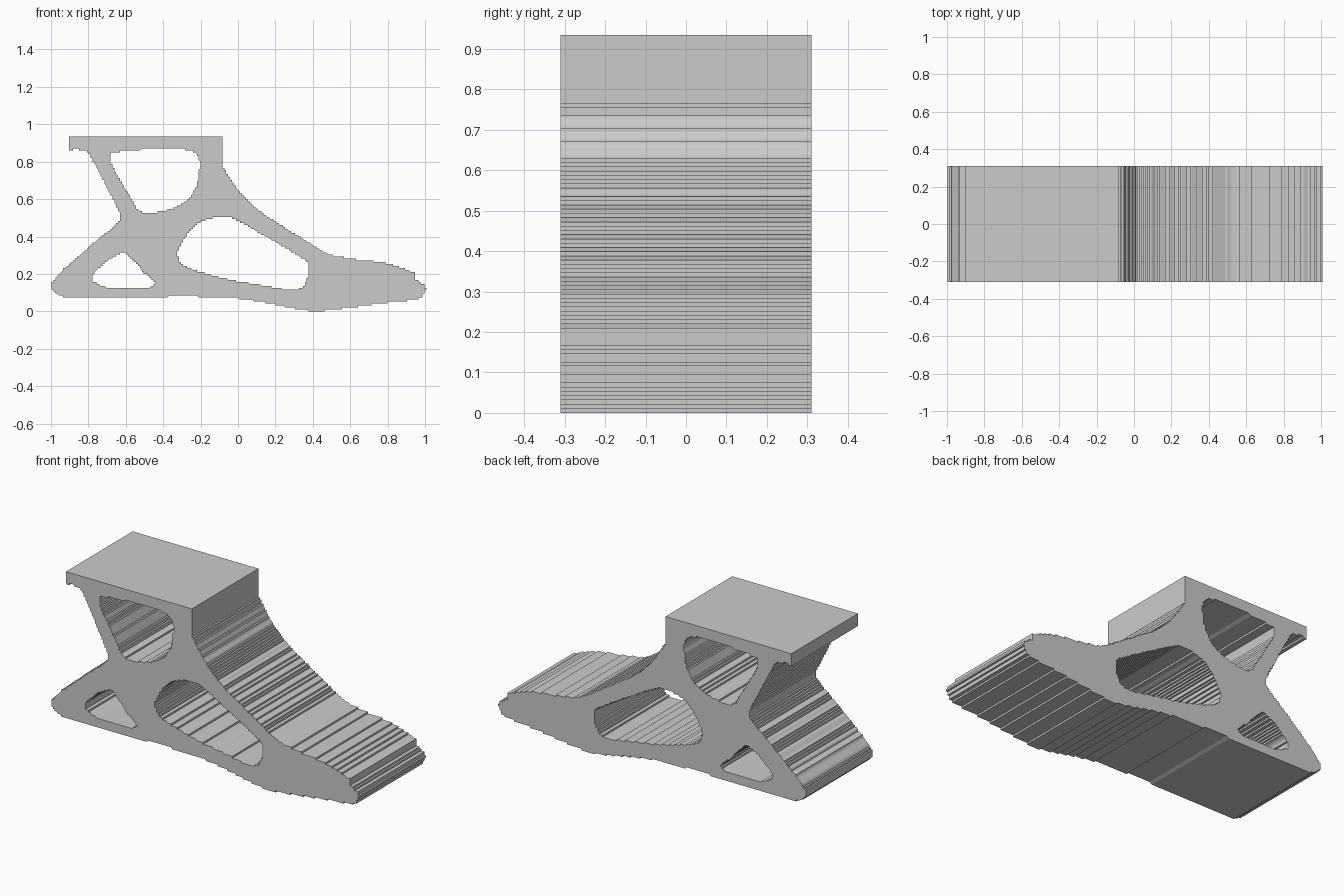
import bpy
import math
from mathutils import Vector

if "Cube" in bpy.data.objects:
    bpy.data.objects.remove(bpy.data.objects["Cube"])

HALF_DEPTH = 0.31
STEP = 0.0105     # pitch of the fine stair-stepped ridges on the walls


def smooth_run(pts, closed=False, samples=40):
    """Catmull-Rom curve through the points."""
    p = [Vector(q) for q in pts]
    n = len(p)
    get = (lambda i: p[i % n]) if closed else (lambda i: p[max(0, min(n - 1, i))])
    out = []
    for i in range(n if closed else n - 1):
        a, b, c, d = (get(i + k) for k in (-1, 0, 1, 2))
        for s in range(samples):
            t = s / samples
            out.append(0.5 * (2 * b + (c - a) * t + (2 * a - 5 * b + 4 * c - d) * t * t
                              + (3 * b - a - 3 * c + d) * t ** 3))
    if not closed:
        out.append(p[-1])
    return out


def ridged(pts):
    """Snap a loop to the ridge pitch and drop repeats and back-tracking spikes."""
    out = []
    for q in pts:
        v = (round(q[0] / STEP) * STEP, round(q[1] / STEP) * STEP)
        if out and v == out[-1]:
            continue
        if len(out) > 1 and v == out[-2]:
            out.pop()
            continue
        out.append(v)
    if out[0] == out[-1]:
        out.pop()
    return out


# Outer silhouette: mounting plate, instep, sole with toe and heel, rear ankle
plate = [(-0.90, 0.866), (-0.90, 0.936), (-0.08, 0.936)]
instep = [(-0.08, 0.77), (0.01, 0.64), (0.12, 0.535), (0.28, 0.43),
          (0.465, 0.316), (0.60, 0.283), (0.79, 0.257), (0.94, 0.208)]
sole = [(0.94, 0.176), (1.0, 0.134), (0.99, 0.09), (0.95, 0.065), (0.76, 0.043),
        (0.60, 0.021), (0.42, 0.003), (0.28, 0.02), (0.13, 0.05), (-0.02, 0.07),
        (-0.31, 0.08), (-0.58, 0.07), (-0.84, 0.07), (-0.94, 0.08), (-0.98, 0.107),
        (-1.0, 0.139), (-0.936, 0.22), (-0.765, 0.369), (-0.65, 0.466), (-0.626, 0.495)]
ankle = [(-0.626, 0.495), (-0.647, 0.556), (-0.77, 0.797), (-0.80, 0.85),
         (-0.845, 0.866), (-0.89, 0.866)]
outer = plate + smooth_run(instep) + smooth_run(sole) + smooth_run(ankle)

# Three weight-saving windows
upper_window = [(-0.68, 0.83), (-0.65, 0.853), (-0.42, 0.872), (-0.28, 0.866),
                (-0.22, 0.84), (-0.204, 0.78), (-0.225, 0.665), (-0.31, 0.567),
                (-0.48, 0.524), (-0.54, 0.55), (-0.57, 0.60), (-0.673, 0.78)]
heel_window = [(-0.78, 0.182), (-0.71, 0.262), (-0.64, 0.305), (-0.595, 0.308),
               (-0.51, 0.214), (-0.455, 0.17), (-0.46, 0.133), (-0.60, 0.123),
               (-0.72, 0.134)]
middle_window = [(-0.31, 0.345), (-0.23, 0.46), (-0.10, 0.506), (-0.02, 0.493),
                 (0.12, 0.417), (0.32, 0.30), (0.38, 0.245), (0.36, 0.15),
                 (0.29, 0.116), (0.11, 0.144), (-0.07, 0.176), (-0.27, 0.235),
                 (-0.32, 0.29)]

# Filled curve with holes, extruded across the width
curve = bpy.data.curves.new("foot_frame", 'CURVE')
curve.dimensions = '2D'
curve.fill_mode = 'BOTH'
curve.extrude = HALF_DEPTH
holes = [smooth_run(h, closed=True) for h in (upper_window, heel_window, middle_window)]
for loop in [outer] + holes:
    pts = ridged(loop)
    spline = curve.splines.new('POLY')
    spline.points.add(len(pts) - 1)
    for sp, (x, z) in zip(spline.points, pts):
        sp.co = (x, z, 0, 1)
    spline.use_cyclic_u = True

foot = bpy.data.objects.new("foot_frame", curve)
bpy.context.collection.objects.link(foot)
foot.rotation_euler = (math.pi / 2, 0, 0)
bpy.context.view_layer.objects.active = foot
foot.select_set(True)
bpy.ops.object.convert(target='MESH')
foot = bpy.context.object
bpy.ops.object.transform_apply(location=False, rotation=True, scale=False)

# Rest on the ground, weld the seams, soften the ridges but keep the rims crisp
lowest = min(v.co.z for v in foot.data.vertices)
for v in foot.data.vertices:
    v.co.z -= lowest
bpy.ops.object.mode_set(mode='EDIT')
bpy.ops.mesh.select_all(action='SELECT')
bpy.ops.mesh.remove_doubles(threshold=0.0005)
bpy.ops.mesh.normals_make_consistent(inside=False)
bpy.ops.object.mode_set(mode='OBJECT')
bpy.ops.object.shade_smooth_by_angle(angle=math.radians(60))
